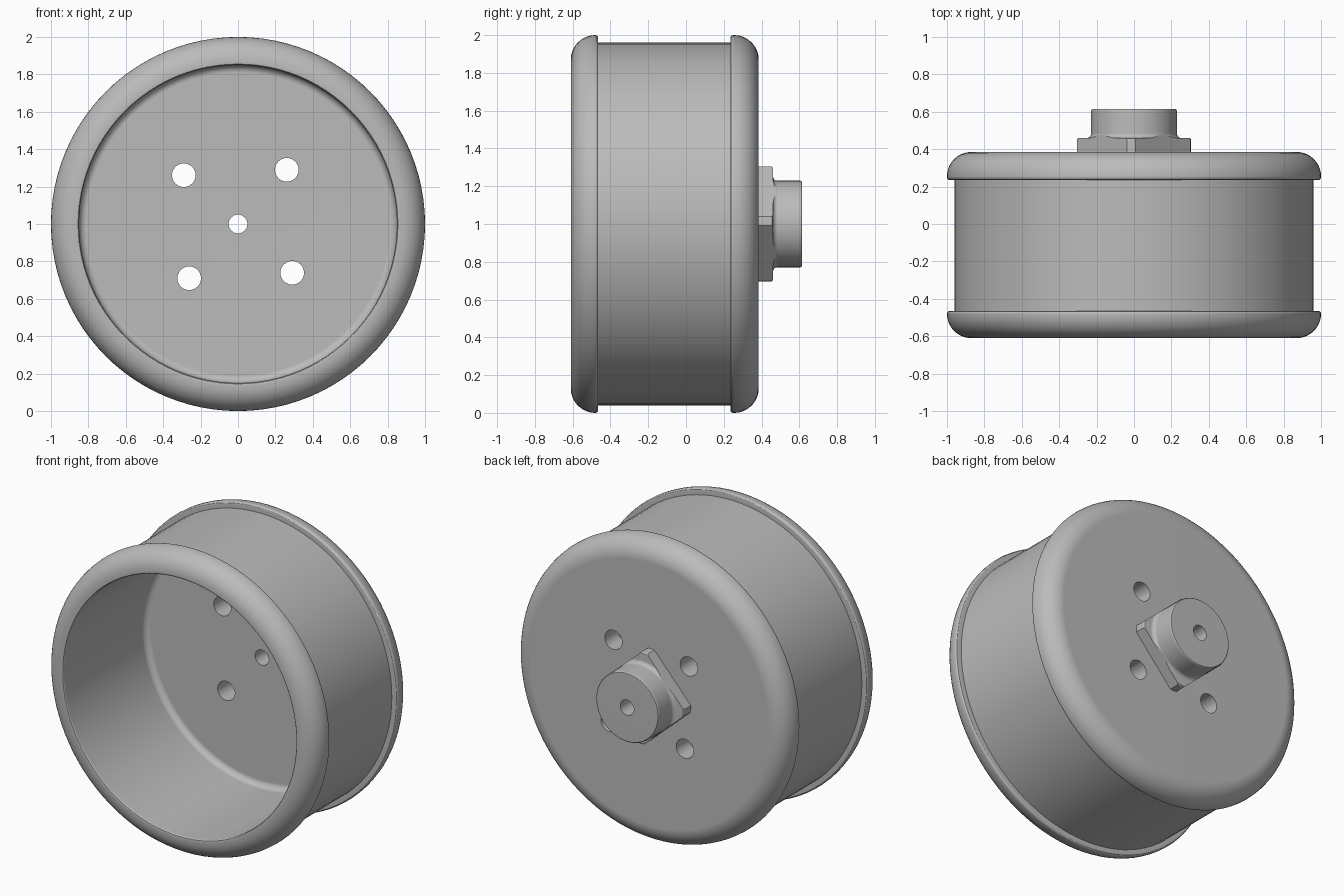
import bpy, bmesh
from math import sin, cos, pi, radians
from mathutils import Matrix, Vector

cube = bpy.data.objects.get("Cube")
if cube:
    bpy.data.objects.remove(cube, do_unlink=True)

AXIS = Vector((0, 0, 1))
TURN = radians(3)          # small twist shared by hub and bolt holes

grey = bpy.data.materials.new("plain grey")
grey.use_nodes = True
grey.diffuse_color = (0.5, 0.5, 0.5, 1)
grey.node_tree.nodes["Principled BSDF"].inputs["Base Color"].default_value = (0.5, 0.5, 0.5, 1)


def make_object(name, bm):
    bmesh.ops.recalc_face_normals(bm, faces=bm.faces)
    mesh = bpy.data.meshes.new(name)
    bm.to_mesh(mesh)
    bm.free()
    mesh.materials.append(grey)
    obj = bpy.data.objects.new(name, mesh)
    bpy.context.collection.objects.link(obj)
    return obj


def arc(cr, cy, rad, start, end, steps=8):
    """Arc points as (radius, y), angles in degrees."""
    angles = [radians(start + (end - start) * i / steps) for i in range(steps + 1)]
    return [(cr + rad * cos(a), cy + rad * sin(a)) for a in angles]


def lathe(name, profile, sides=96):
    """Turn a closed (radius, y) loop around the drum axis."""
    bm = bmesh.new()
    rings = []
    for i in range(sides):
        a = 2 * pi * i / sides
        rings.append([bm.verts.new(AXIS + Vector((r * cos(a), y, r * sin(a)))) for r, y in profile])
    n = len(profile)
    for i, ring in enumerate(rings):
        nxt = rings[(i + 1) % sides]
        for j in range(n):
            k = (j + 1) % n
            bm.faces.new((ring[j], ring[k], nxt[k], nxt[j]))
    return make_object(name, bm)


def boolean(obj, cutter, operation):
    mod = obj.modifiers.new("cut", 'BOOLEAN')
    mod.operation = operation
    mod.solver = 'EXACT'
    mod.object = cutter
    bpy.context.view_layer.objects.active = obj
    bpy.ops.object.modifier_apply(modifier=mod.name)
    bpy.data.objects.remove(cutter, do_unlink=True)


def finish(obj):
    bpy.ops.object.select_all(action='DESELECT')
    obj.select_set(True)
    bpy.context.view_layer.objects.active = obj
    bpy.ops.object.shade_smooth_by_angle(angle=radians(30))
    mod = obj.modifiers.new("clean shading", 'WEIGHTED_NORMAL')
    mod.keep_sharp = True


# Drum: open front, solid back plate, a rounded flange at each end
drum_profile = (
    [(0.05, 0.25)]
    + arc(0.81, 0.21, 0.04, 90, 0, 5)            # floor fillet
    + arc(0.86, -0.60, 0.01, 180, 270, 3)        # mouth edge
    + arc(0.87, -0.48, 0.13, 270, 360, 10)       # front flange
    + arc(0.985, -0.48, 0.015, 0, 90, 3)
    + [(0.96, -0.465), (0.96, 0.235)]
    + arc(0.985, 0.25, 0.015, 270, 360, 3)       # back flange
    + arc(0.87, 0.255, 0.13, 0, 90, 10)
    + [(0.05, 0.385)]
)
drum = lathe("drum", drum_profile)

# Bolt holes through the back plate
bm = bmesh.new()
for i in range(4):
    a = TURN + pi / 4 + i * pi / 2
    spot = AXIS + Vector((0.39 * cos(a), 0.3, 0.39 * sin(a)))
    bmesh.ops.create_cone(bm, cap_ends=True, segments=32, radius1=0.063, radius2=0.063, depth=0.4,
                          matrix=Matrix.Translation(spot) @ Matrix.Rotation(pi / 2, 4, 'X'))
boolean(drum, make_object("hole_cutter", bm), 'DIFFERENCE')
finish(drum)

# Hub: turned boss with a wide foot, trimmed to a square with clipped corners
hub_profile = (
    [(0.05, 0.375), (0.305, 0.375)]
    + arc(0.293, 0.448, 0.012, 0, 90, 3)         # foot edge
    + arc(0.254, 0.485, 0.025, 270, 180, 5)      # fillet into boss
    + arc(0.219, 0.605, 0.01, 0, 90, 3)          # boss edge
    + [(0.05, 0.615)]
)
hub = lathe("hub", hub_profile)
bm = bmesh.new()
bmesh.ops.create_cube(bm, size=1, matrix=Matrix.Translation(AXIS + Vector((0, 0.5, 0)))
                      @ Matrix.Rotation(pi / 4 - TURN, 4, 'Y') @ Matrix.Diagonal((0.462, 0.6, 0.462, 1)))
boolean(hub, make_object("square_cutter", bm), 'INTERSECT')
finish(hub)
